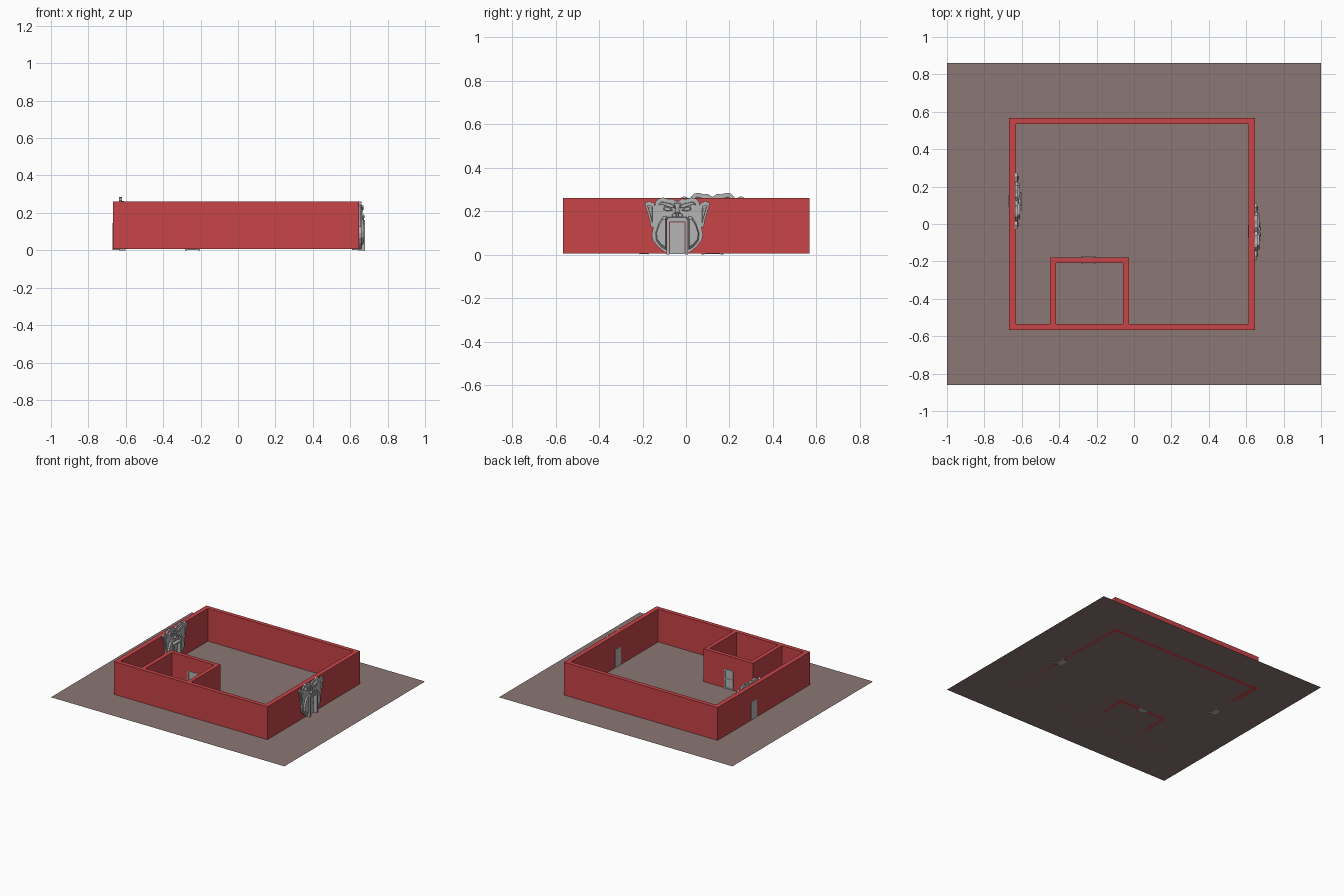
import bpy, bmesh
from mathutils import Vector

if "Cube" in bpy.data.objects:
    bpy.data.objects.remove(bpy.data.objects["Cube"])

FLOOR, TOP = 0.006, 0.26


def material(name, rgb):
    m = bpy.data.materials.new(name)
    m.diffuse_color = (*rgb, 1)
    m.use_nodes = True
    m.node_tree.nodes["Principled BSDF"].inputs["Base Color"].default_value = m.diffuse_color
    return m


RED = material("red wall", (0.578, 0.058, 0.066))
GRAY = material("stone gray", (0.46, 0.46, 0.46))
BROWN = material("dusty brown", (0.26, 0.185, 0.178))


def finish(name, bm, mat):
    bmesh.ops.recalc_face_normals(bm, faces=bm.faces)
    me = bpy.data.meshes.new(name)
    bm.to_mesh(me)
    bm.free()
    me.materials.append(mat)
    ob = bpy.data.objects.new(name, me)
    bpy.context.collection.objects.link(ob)
    return ob


def add_box(bm, x0, x1, y0, y1, z0, z1):
    v = bmesh.ops.create_cube(bm, size=1)["verts"]
    for p in v:
        p.co = Vector(((x0 + x1) / 2 + p.co.x * (x1 - x0),
                       (y0 + y1) / 2 + p.co.y * (y1 - y0),
                       (z0 + z1) / 2 + p.co.z * (z1 - z0)))


def boxes(name, mat, *dims):
    bm = bmesh.new()
    for d in dims:
        add_box(bm, *d)
    return finish(name, bm, mat)


def plate(bm, pts, x0, x1, inset=1.0):
    """Extrude a (y, z) outline along x; inset shrinks the front for a chamfer."""
    cy = sum(p[0] for p in pts) / len(pts)
    cz = sum(p[1] for p in pts) / len(pts)
    back = [bm.verts.new((x0, y, z)) for y, z in pts]
    front = [bm.verts.new((x1, cy + (y - cy) * inset, cz + (z - cz) * inset)) for y, z in pts]
    bm.faces.new(back)
    bm.faces.new(front)
    n = len(pts)
    for i in range(n):
        j = (i + 1) % n
        bm.faces.new((back[i], back[j], front[j], front[i]))


def plates(name, origin, items, mirror=True):
    bm = bmesh.new()
    for pts, x0, x1, inset in items:
        plate(bm, pts, x0, x1, inset)
        if mirror:
            plate(bm, [(-y, z) for y, z in pts], x0, x1, inset)
    ob = finish(name, bm, GRAY)
    ob.location = origin
    return ob


# Ground sheet
bm = bmesh.new()
bm.faces.new([bm.verts.new((x, y, FLOOR)) for x, y in
              ((-1, -0.86), (1, -0.86), (1, 0.86), (-1, 0.86))])
ground = finish("ground_sheet", bm, BROWN)
if ground.data.polygons[0].normal.z < 0:
    ground.data.flip_normals()

# Outer walls and small inner room, butted end to end
Z = (FLOOR, TOP)
boxes("outer_walls", RED,
      (-0.668, 0.648, -0.566, -0.534, *Z),
      (-0.668, 0.648, 0.535, 0.567, *Z),
      (-0.668, -0.632, -0.534, 0.535, *Z),
      (0.612, 0.648, -0.534, 0.535, *Z))
boxes("inner_room_walls", RED,
      (-0.449, -0.417, -0.534, -0.209, *Z),
      (-0.058, -0.026, -0.534, -0.209, *Z),
      (-0.449, -0.026, -0.209, -0.178, *Z))

# Right half of the head, running round the door opening
HEAD = [(0.0, 0.157), (0.04, 0.157), (0.04, 0.004), (0.06, 0.012), (0.088, 0.035),
        (0.112, 0.065), (0.118, 0.09), (0.112, 0.12), (0.11, 0.2), (0.1, 0.242),
        (0.085, 0.258), (0.065, 0.262), (0.04, 0.255), (0.022, 0.257), (0.0, 0.243)]
EAR = [(0.105, 0.13), (0.122, 0.125), (0.126, 0.155), (0.138, 0.195),
       (0.15, 0.237), (0.13, 0.246), (0.105, 0.235)]
EAR_FOLD = [(0.113, 0.14), (0.12, 0.165), (0.13, 0.2), (0.138, 0.228), (0.115, 0.222)]
BROW = [(0.012, 0.212), (0.03, 0.216), (0.07, 0.23), (0.088, 0.228),
        (0.075, 0.243), (0.035, 0.236), (0.012, 0.226)]
EYE = [(0.018, 0.204), (0.045, 0.199), (0.064, 0.206), (0.062, 0.221), (0.038, 0.217)]
CHEEK = [(0.05, 0.02), (0.075, 0.035), (0.098, 0.065), (0.1, 0.1),
         (0.085, 0.145), (0.066, 0.175), (0.05, 0.178)]
NOSTRIL = [(0.004, 0.172), (0.02, 0.17), (0.026, 0.18), (0.018, 0.19), (0.004, 0.192)]
BRIDGE = [(-0.012, 0.19), (0.012, 0.19), (0.008, 0.212), (0.016, 0.238), (-0.016, 0.238), (-0.008, 0.212)]
LIP = [(-0.05, 0.157), (0.05, 0.157), (0.045, 0.172), (-0.045, 0.172)]


def face_gate(side, x_wall, yc, lift):
    """Carved beast face around a doorway, facing +x."""
    o = (x_wall, yc, lift)
    plates(side + "_gate_head", o, [(HEAD, -0.003, 0.011, 1)])
    plates(side + "_gate_ears", o, [(EAR, -0.003, 0.009, 1), (EAR_FOLD, 0.009, 0.016, 0.7)])
    plates(side + "_gate_brows", o, [(BROW, 0.01, 0.022, 0.85)])
    plates(side + "_gate_eyes", o, [(EYE, 0.01, 0.017, 0.75)])
    plates(side + "_gate_cheeks", o, [(CHEEK, 0.01, 0.022, 0.8)])
    plates(side + "_gate_nostrils", o, [(NOSTRIL, 0.01, 0.027, 0.8)])
    plates(side + "_gate_muzzle", o, [(BRIDGE, 0.01, 0.018, 0.85), (LIP, 0.01, 0.025, 0.9)], False)
    # Protruding door frame
    f0, f1 = x_wall - 0.003, x_wall + 0.03
    boxes(side + "_gate_frame", GRAY,
          (f0, f1, yc - 0.05, yc - 0.036, 0, 0.15),
          (f0, f1, yc + 0.036, yc + 0.05, 0, 0.15),
          (f0, f1, yc - 0.05, yc + 0.05, 0.15, 0.163))
    # Door leaf through the wall, with a handle
    boxes(side + "_gate_door", GRAY,
          (x_wall - 0.038, x_wall + 0.004, yc - 0.034, yc + 0.034, 0.002, 0.147))
    boxes(side + "_gate_handle", GRAY,
          (x_wall + 0.004, x_wall + 0.01, yc + 0.024, yc + 0.029, 0.076, 0.09))


face_gate("right", 0.648, -0.04, 0.0)
face_gate("left", -0.632, 0.122, 0.022)

# Plain door in the inner room wall, with raised stiles and rails on both sides
XC = -0.243
boxes("room_door", GRAY, (XC - 0.034, XC + 0.034, -0.211, -0.176, 0.002, 0.15))
trim = []
for y0, y1 in ((-0.214, -0.211), (-0.176, -0.173)):
    trim += [(XC + s * 0.035 - 0.005, XC + s * 0.035 + 0.005, y0, y1, 0, 0.155) for s in (-1, 1)]
    trim += [(XC - 0.03, XC + 0.03, y0, y1, z, z + 0.01) for z in (0.005, 0.075, 0.145)]
boxes("room_door_trim", GRAY, *trim)
